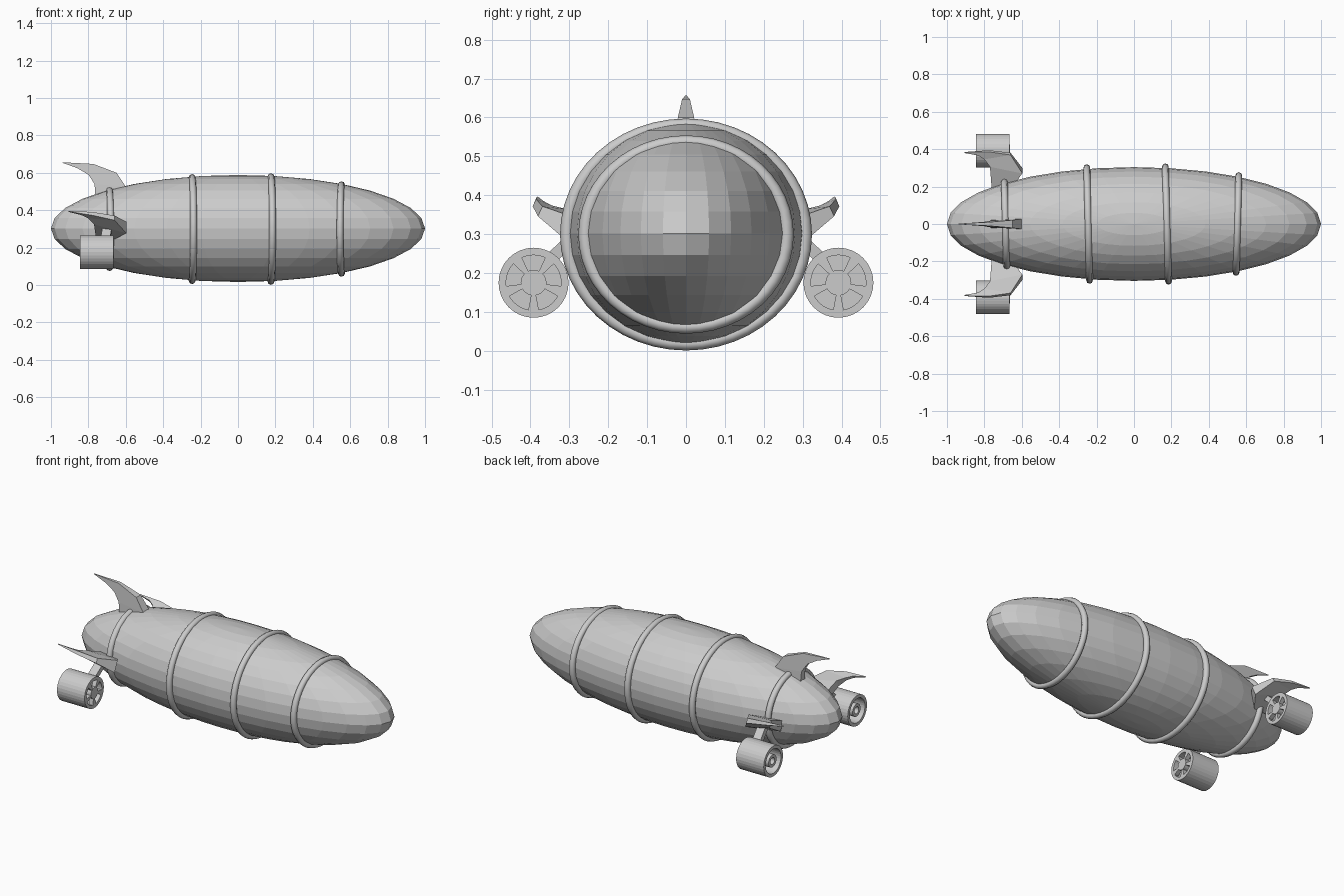
import bpy, bmesh
from math import sin, cos, pi, radians, sqrt

if "Cube" in bpy.data.objects:
    bpy.data.objects.remove(bpy.data.objects["Cube"])

CZ = 0.302  # height of the hull axis


def make(name, verts, faces):
    me = bpy.data.meshes.new(name)
    me.from_pydata(verts, [], faces)
    bm = bmesh.new()
    bm.from_mesh(me)
    bmesh.ops.recalc_face_normals(bm, faces=bm.faces)
    bm.to_mesh(me)
    bm.free()
    ob = bpy.data.objects.new(name, me)
    bpy.context.collection.objects.link(ob)
    return ob


def loft(name, sections):
    """Skin a list of closed sections and cap both ends."""
    n = len(sections[0])
    verts = [p for s in sections for p in s]
    faces = [(k * n + i, k * n + (i + 1) % n, (k + 1) * n + (i + 1) % n, (k + 1) * n + i)
             for k in range(len(sections) - 1) for i in range(n)]
    faces += [tuple(range(n)), tuple(range(len(verts) - n, len(verts)))]
    return make(name, verts, faces)


def lathe(name, profile, cy, cz, seg=32):
    """Turn a closed (x, radius) profile around an axis along x."""
    n = len(profile)
    verts = [(x, cy + r * cos(2 * pi * i / seg), cz + r * sin(2 * pi * i / seg))
             for i in range(seg) for x, r in profile]
    faces = [(i * n + j, i * n + (j + 1) % n,
              (i + 1) % seg * n + (j + 1) % n, (i + 1) % seg * n + j)
             for i in range(seg) for j in range(n)]
    return make(name, verts, faces)


def cylinder(name, x0, x1, r, cy, cz, seg=32):
    circle = [(cy + r * cos(2 * pi * i / seg), cz + r * sin(2 * pi * i / seg)) for i in range(seg)]
    return loft(name, [[(x, y, z) for y, z in circle] for x in (x0, x1)])


# Hull: faceted stretched sphere
bpy.ops.mesh.primitive_uv_sphere_add(segments=32, ring_count=16, location=(0, 0, CZ))
hull = bpy.context.object
hull.name = "hull"
hull.scale = (1, 0.304, 0.286)

# Hoops around the hull, each turned slightly
for i, (x, turn) in enumerate([(-0.687, 1.6), (-0.245, 1.4), (0.176, 1.6), (0.553, -1.6)]):
    f = sqrt(1 - x * x)
    R = 0.311 * f
    bpy.ops.mesh.primitive_torus_add(major_radius=R, minor_radius=0.018,
                                     major_segments=48, minor_segments=8)
    hoop = bpy.context.object
    hoop.name = f"hoop_{i + 1}"
    for v in hoop.data.vertices:
        a, b, c = v.co
        v.co = (c, a, b * 0.92)
    hoop.rotation_euler.z = radians(turn)
    hoop.location = (x, 0, CZ - 0.003)
    bpy.ops.object.shade_smooth_by_angle(angle=radians(50))


def fin(name, rows, place):
    """Rows: leading x, out, half thickness, then trailing x, out, half thickness."""
    loft(name, [[place(a, b, t), place(a, b, -t), place(c, d, -u), place(c, d, u)]
                for a, b, t, c, d, u in rows])


# Top fin
fin("top_fin", [(-0.60, 0.46, 0.028, -0.76, 0.44, 0.022),
                (-0.60, 0.525, 0.027, -0.767, 0.54, 0.018),
                (-0.65, 0.60, 0.021, -0.80, 0.59, 0.012),
                (-0.773, 0.647, 0.010, -0.86, 0.625, 0.007),
                (-0.938, 0.656, 0.002, -0.938, 0.653, 0.002)],
    lambda x, o, t: (x, t, o))

for side, s in (("left", 1), ("right", -1)):
    # Side fin, swept up and tilted
    fin(f"{side}_fin", [(-0.66, 0.20, 0.034, -0.76, 0.19, 0.030),
                        (-0.597, 0.285, 0.034, -0.77, 0.315, 0.022),
                        (-0.66, 0.375, 0.014, -0.80, 0.35, 0.010),
                        (-0.775, 0.39, 0.010, -0.835, 0.37, 0.007),
                        (-0.907, 0.384, 0.002, -0.907, 0.38, 0.002)],
        lambda x, o, t: (x, s * (o - 0.43 * t),
                         0.31 + 0.48 * (o - 0.29) - 0.13 * (x + 0.6) + 0.9 * t))

    # Engine shell, inner wall and hubs
    cy, cz = s * 0.392, 0.175
    lathe(f"{side}_engine_shell",
          [(-0.665, 0.09), (-0.845, 0.09), (-0.845, 0.071), (-0.665, 0.071)], cy, cz)
    cylinder(f"{side}_engine_bulkhead", -0.755, -0.735, 0.073, cy, cz)
    cylinder(f"{side}_engine_hub", -0.74, -0.663, 0.033, cy, cz)
    lathe(f"{side}_exhaust", [(-0.75, 0.037), (-0.84, 0.037), (-0.84, 0.02), (-0.75, 0.02)],
          cy, cz, 24)

    # Five wedge spokes on the front of the engine
    for k in range(5):
        a = radians(90 + 36 + 72 * k)
        w = radians(11)
        wedge = [(cy + r * cos(a + d), cz + r * sin(a + d))
                 for r, d in ((0.028, -w), (0.074, -w), (0.074, w), (0.028, w))]
        loft(f"{side}_engine_spoke_{k + 1}",
             [[(x, y, z) for y, z in wedge] for x in (-0.69, -0.665)])

    # Strut from fin to engine
    loft(f"{side}_strut", [[(x + dx, s * (y + dy), z + dy * 0.8)
                            for dx, dy in ((-0.025, -0.012), (0.025, -0.012),
                                           (0.025, 0.012), (-0.025, 0.012))]
                           for x, y, z in ((-0.70, 0.28, 0.30), (-0.71, 0.35, 0.235))])
